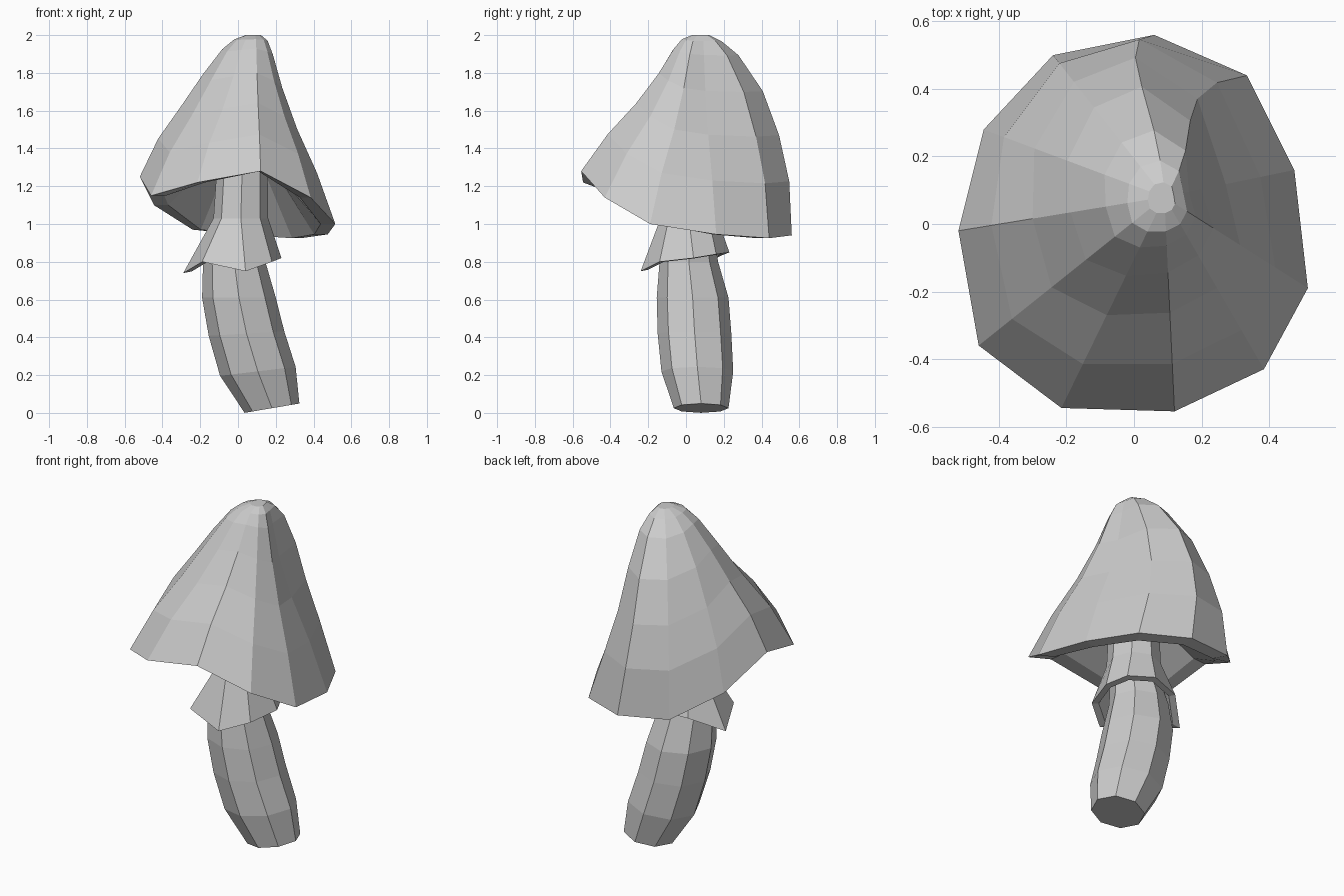
import bpy, bmesh
from math import sin, cos, pi, tau
from mathutils import Vector

cube = bpy.data.objects.get("Cube")
if cube:
    bpy.data.objects.remove(cube, do_unlink=True)

grey = bpy.data.materials.new("plain grey")
grey.use_nodes = True
grey.diffuse_color = (0.6, 0.6, 0.6, 1)
grey.node_tree.nodes["Principled BSDF"].inputs["Base Color"].default_value = grey.diffuse_color


def loft(name, rings, cap_start=False, cap_end=False):
    """Skin a stack of equal-length rings with flat quads."""
    bm = bmesh.new()
    loops = [[bm.verts.new(p) for p in ring] for ring in rings]
    for low, high in zip(loops, loops[1:]):
        for i in range(len(low)):
            j = (i + 1) % len(low)
            bm.faces.new((low[i], low[j], high[j], high[i]))
    if cap_start:
        bm.faces.new(loops[0][::-1])
    if cap_end:
        bm.faces.new(loops[-1])
    bmesh.ops.recalc_face_normals(bm, faces=bm.faces)
    mesh = bpy.data.meshes.new(name)
    bm.to_mesh(mesh)
    bm.free()
    mesh.materials.append(grey)
    bpy.context.collection.objects.link(bpy.data.objects.new(name, mesh))


def ring(x, y, z, rx, ry, tilt=0.0):
    """Eight-sided ring whose height rises along x by the tilt."""
    angles = [tau * i / 8 for i in range(8)]
    return [Vector((x + rx * cos(a), y + ry * sin(a), z + tilt * rx * cos(a)))
            for a in angles]


# Cap: rim corner position, outward bulge of its column, sideways sweep
columns = [
    (0.515, -0.19, 1.0, 0.22, 0), (0.475, 0.16, 0.945, 0.08, 0),
    (0.335, 0.44, 0.925, 0.92, -0.1), (0.06, 0.56, 0.94, 1.05, -0.06),
    (-0.24, 0.5, 0.97, 0.93, 0), (-0.445, 0.28, 1.1, 0.7, 0),
    (-0.52, -0.02, 1.25, 0.5, 0), (-0.46, -0.36, 1.15, 0.42, 0),
    (-0.215, -0.545, 1.22, 0.3, 0), (0.12, -0.555, 1.28, 0.25, 0),
    (0.385, -0.43, 1.14, 0.22, 0),
]
# Height fraction, hollow radius and bulging radius of each level
levels = [(0, 1, 1), (0.27, 0.72, 0.96), (0.5, 0.44, 0.84),
          (0.72, 0.25, 0.66), (0.9, 0.17, 0.4), (0.97, 0.14, 0.22), (1, 0.07, 0.09)]
tip = Vector((0.09, 0.08, 2.0))
throat = Vector((0.03, 0.03, 1.38))

cap_rings = []
# Underside: from the throat around the stem out to a flat lip
for reach, rise in ((0.22, 1), (0.84, 0)):
    cap_rings.append([Vector((throat.x + (x - throat.x) * reach,
                              throat.y + (y - throat.y) * reach,
                              z + (throat.z - z) * rise))
                      for x, y, z, bulge, sweep in columns])
# Outer surface up to the tip
for h, hollow, full in levels:
    cap_rings.append([Vector((tip.x + (x - tip.x) * (hollow + (full - hollow) * bulge)
                              + sweep * sin(pi * h),
                              tip.y + (y - tip.y) * (hollow + (full - hollow) * bulge),
                              z + (tip.z - z) * h))
                      for x, y, z, bulge, sweep in columns])
loft("cap", cap_rings, cap_start=True, cap_end=True)

# Stem: leaning, eight sided, thickest in the lower half
loft("stem", [
    ring(0.18, 0.08, 0.025, 0.145, 0.145, tilt=0.17),
    ring(0.105, 0.06, 0.22, 0.2, 0.19, tilt=0.12),
    ring(0.045, 0.045, 0.42, 0.2, 0.195, tilt=0.06),
    ring(0.005, 0.035, 0.61, 0.195, 0.19),
    ring(-0.02, 0.015, 0.8, 0.165, 0.155),
    ring(0.015, 0.015, 0.97, 0.125, 0.13),
], cap_start=True)

# Skirt: ragged flared collar that runs up as the neck into the cap
hem = [Vector(p) for p in ((0.23, 0.04, 0.82), (0.18, 0.16, 0.84), (0.04, 0.23, 0.85),
                           (-0.14, 0.18, 0.83), (-0.29, 0.04, 0.74), (-0.19, -0.18, 0.8),
                           (0.04, -0.24, 0.75), (0.18, -0.14, 0.8))]
axis = Vector((0, 0.01, 0.8))
loft("skirt", [
    ring(0.015, 0.015, 0.97, 0.125, 0.13),
    [p.lerp(axis, 0.16) for p in hem],
    hem,
    ring(0.015, 0.015, 1.03, 0.145, 0.15),
    ring(0.025, 0.03, 1.4, 0.13, 0.13),
], cap_end=True)
